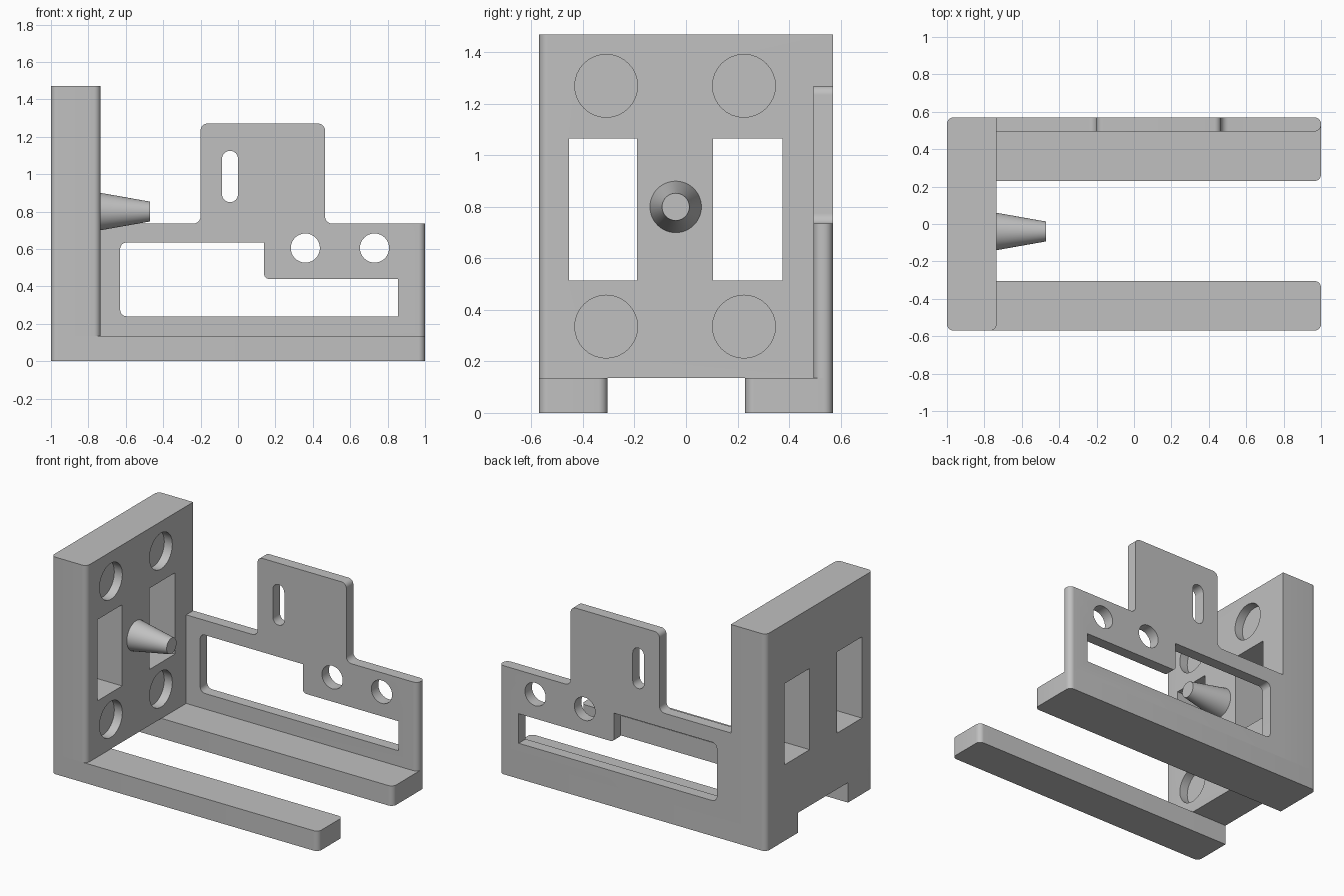
import bpy, bmesh, math
from mathutils import Vector

if "Cube" in bpy.data.objects:
    bpy.data.objects.remove(bpy.data.objects["Cube"])

grey = bpy.data.materials.new("light grey")
grey.use_nodes = True
COLOUR = (0.53, 0.53, 0.53, 1)
grey.diffuse_color = COLOUR
grey.node_tree.nodes["Principled BSDF"].inputs["Base Color"].default_value = COLOUR


def rounded(corners, steps=8):
    """Outline from right-angled corners (u, v, radius)."""
    out = []
    for i, (u, v, r) in enumerate(corners):
        p = Vector((u, v))
        if r == 0:
            out.append(p)
            continue
        a = (Vector(corners[i - 1][:2]) - p).normalized()
        b = (Vector(corners[(i + 1) % len(corners)][:2]) - p).normalized()
        c = p + (a + b) * r
        for k in range(steps + 1):
            t = math.pi / 2 * k / steps
            out.append(c - b * r * math.cos(t) - a * r * math.sin(t))
    return out


def box(u0, u1, v0, v1, radii=(0, 0, 0, 0)):
    """Rectangle outline; radii run anticlockwise from the low corner."""
    uv = [(u0, v0), (u1, v0), (u1, v1), (u0, v1)]
    return [(u, v, r) for (u, v), r in zip(uv, radii)]


def disc(u, v, r):
    return box(u - r, u + r, v - r, v + r, (r,) * 4)


def prism(name, corners, axis, lo, hi):
    """Extrude an outline along an axis from lo to hi."""
    place = {"X": lambda p, w: (w, p.x, p.y),
             "Y": lambda p, w: (p.x, w, p.y),
             "Z": lambda p, w: (p.x, p.y, w)}[axis]
    bm = bmesh.new()
    face = bm.faces.new([bm.verts.new(place(p, lo)) for p in rounded(corners)])
    new = bmesh.ops.extrude_face_region(bm, geom=[face])["geom"]
    shift = Vector(place(Vector((0, 0)), hi - lo))
    bmesh.ops.translate(bm, vec=shift, verts=[g for g in new if isinstance(g, bmesh.types.BMVert)])
    bmesh.ops.remove_doubles(bm, verts=bm.verts, dist=0.0001)
    bmesh.ops.recalc_face_normals(bm, faces=bm.faces)
    mesh = bpy.data.meshes.new(name)
    bm.to_mesh(mesh)
    bm.free()
    mesh.materials.append(grey)
    obj = bpy.data.objects.new(name, mesh)
    bpy.context.collection.objects.link(obj)
    return obj


def select(obj):
    bpy.ops.object.select_all(action="DESELECT")
    obj.select_set(True)
    bpy.context.view_layer.objects.active = obj


def combine(obj, tool, operation="DIFFERENCE"):
    """Apply a boolean and discard the tool."""
    mod = obj.modifiers.new("cut", "BOOLEAN")
    mod.operation, mod.object, mod.solver = operation, tool, "EXACT"
    select(obj)
    bpy.ops.object.modifier_apply(modifier=mod.name)
    bpy.data.objects.remove(tool)


def finish(obj):
    select(obj)
    bpy.ops.object.shade_smooth_by_angle(angle=math.radians(30))


R = 0.035            # edge rounding
BACK, FRONT = 0.57, -0.57
WALL = -0.735        # inner face of the upright
BASE = 0.135         # top of the feet

# Upright wall with two windows and four shallow round pockets
upright = prism("upright_wall", box(-1, WALL, FRONT, BACK, (R, R, 0, R)), "Z", BASE, 1.47)
for y0, y1 in ((-0.455, -0.19), (0.105, 0.375)):
    combine(upright, prism("window_cutter", box(y0, y1, 0.515, 1.065), "X", -1.2, -0.5))
for y in (-0.31, 0.225):
    for z in (0.335, 1.27):
        combine(upright, prism("pocket_cutter", disc(y, z, 0.122), "X", WALL - 0.06, -0.5))
finish(upright)

# Two feet running along the base
finish(prism("front_foot", box(-1, 1, FRONT, -0.305, (R, R, R, 0)), "Z", 0, BASE))
finish(prism("back_foot", box(-1, 1, 0.23, BACK, (0, R, R, R)), "Z", 0, BASE))

# Back plate: raised tab outline, trimmed to a plan with rounded end
plate = prism("back_plate", box(WALL, 1, 0.495, BACK, (0, R, R, 0)), "Z", BASE, 1.5)
outline = [(-1.2, 0, 0), (1.2, 0, 0), (1.2, 0.735, 0), (0.465, 0.735, 0.04),
           (0.465, 1.27, R), (-0.2, 1.27, R), (-0.2, 0.735, 0.04), (-1.2, 0.735, 0)]
combine(plate, prism("outline_tool", outline, "Y", 0.3, 0.8), "INTERSECT")
opening = [(-0.63, 0.24, R), (0.855, 0.24, 0), (0.855, 0.44, 0),
           (0.14, 0.44, 0.025), (0.14, 0.635, 0), (-0.63, 0.635, R)]
slot = box(-0.085, 0, 0.85, 1.125, (0.0425,) * 4)
for shape in (opening, slot, disc(0.36, 0.605, 0.078), disc(0.73, 0.605, 0.078)):
    combine(plate, prism("plate_cutter", shape, "Y", 0.3, 0.8))
finish(plate)

# Tapered peg on the inner face of the upright
bpy.ops.mesh.primitive_cone_add(vertices=48, radius1=0.1, radius2=0.053, depth=0.265,
                                location=(WALL + 0.1325, -0.04, 0.8),
                                rotation=(0, math.pi / 2, 0))
peg = bpy.context.object
peg.name = "tapered_peg"
peg.data.materials.append(grey)
finish(peg)
